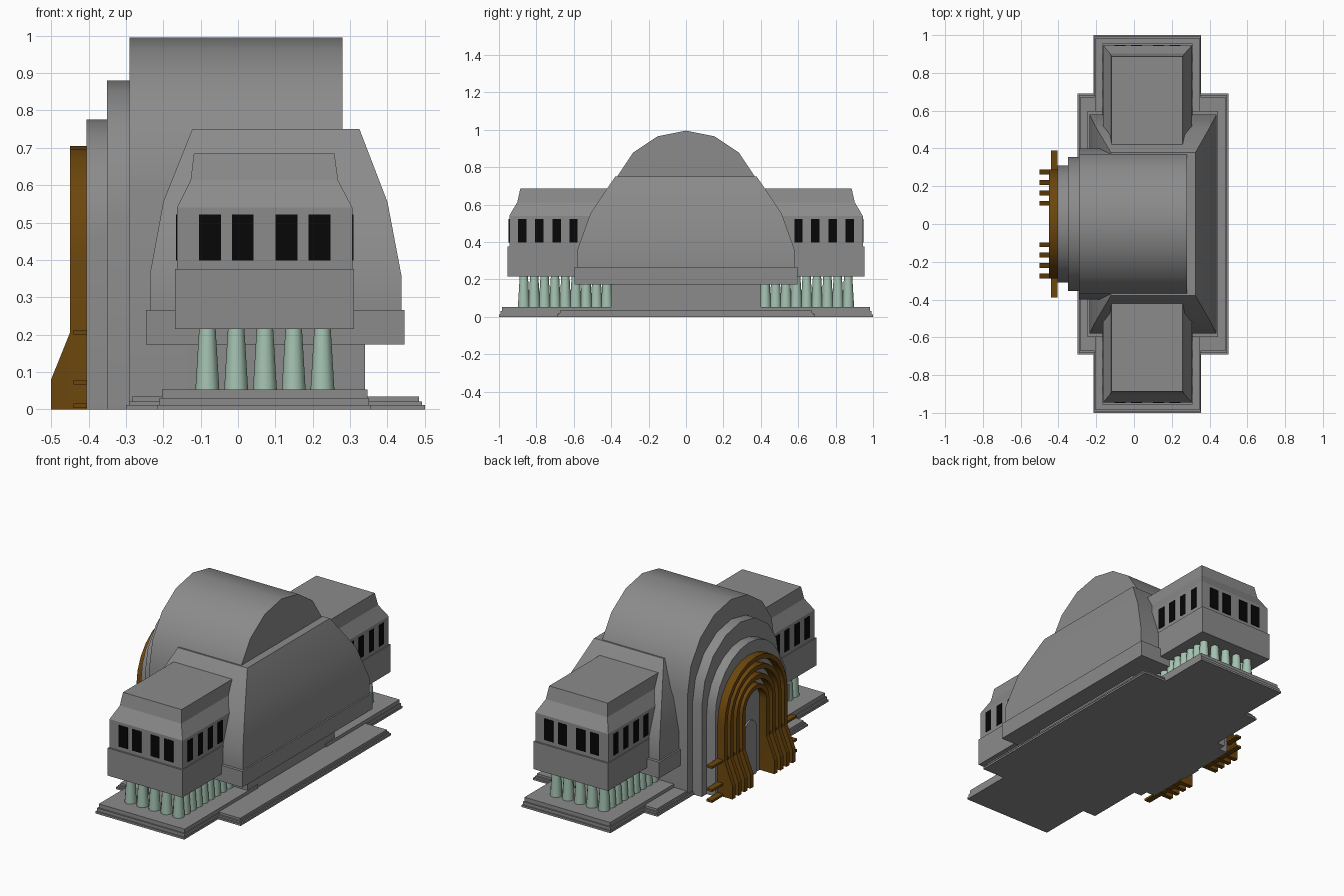
import bpy, bmesh, math
from mathutils import Vector, Matrix

if "Cube" in bpy.data.objects:
    bpy.data.objects.remove(bpy.data.objects["Cube"])


def material(name, rgb):
    m = bpy.data.materials.new(name)
    m.diffuse_color = (*rgb, 1)
    m.use_nodes = True
    m.node_tree.nodes["Principled BSDF"].inputs["Base Color"].default_value = m.diffuse_color
    return m


STONE = material("dark_stone", (0.26, 0.26, 0.26))
BROWN = material("bronze", (0.15, 0.062, 0.004))
GREEN = material("pale_green", (0.37, 0.54, 0.44))
BLACK = material("dark_glass", (0.002, 0.002, 0.002))


def finish(name, bm, mat=STONE, mirror=False, smooth=False):
    bmesh.ops.recalc_face_normals(bm, faces=bm.faces[:])
    me = bpy.data.meshes.new(name)
    bm.to_mesh(me)
    bm.free()
    ob = bpy.data.objects.new(name, me)
    bpy.context.collection.objects.link(ob)
    me.materials.append(mat)
    if mirror:
        mod = ob.modifiers.new("mirror_y", 'MIRROR')
        mod.use_axis = (False, True, False)
        mod.use_mirror_merge = False
    if smooth:
        bpy.ops.object.select_all(action='DESELECT')
        ob.select_set(True)
        bpy.context.view_layer.objects.active = ob
        bpy.ops.object.shade_smooth_by_angle(angle=math.radians(30))
    return ob


def add_stack(bm, levels):
    """Loft of rectangles given as (x0, x1, y0, y1, z)."""
    rings = [[bm.verts.new(p) for p in ((a, c, z), (b, c, z), (b, d, z), (a, d, z))]
             for a, b, c, d, z in levels]
    for lo, hi in zip(rings, rings[1:]):
        for i in range(4):
            j = (i + 1) % 4
            bm.faces.new((lo[i], lo[j], hi[j], hi[i]))
    bm.faces.new(rings[0])
    bm.faces.new(rings[-1])


def add_box(bm, x0, x1, y0, y1, z0, z1):
    add_stack(bm, [(x0, x1, y0, y1, z0), (x0, x1, y0, y1, z1)])


def add_prism(bm, pts, vec):
    f = bm.faces.new([bm.verts.new(p) for p in pts])
    new = bmesh.ops.extrude_face_region(bm, geom=[f], use_keep_orig=True)["geom"]
    bmesh.ops.translate(bm, vec=Vector(vec), verts=[v for v in new if isinstance(v, bmesh.types.BMVert)])


def arch_line(x, r, cz, n=8):
    arc = [(x, r * math.cos(math.pi * i / n), cz + r * math.sin(math.pi * i / n)) for i in range(n + 1)]
    return [(x, r, 0)] + arc + [(x, -r, 0)]


# stepped base: central slab and wing slabs
bm = bmesh.new()
for x0, x1, y, z0, z1 in ((-.30, .50, .69, 0, .011), (-.292, .492, .683, .011, .021), (-.284, .485, .673, .021, .034)):
    add_box(bm, x0, x1, -y, y, z0, z1)
finish("central_steps", bm)
bm = bmesh.new()
for x0, x1, y, z0, z1 in ((-.215, .355, 1, 0, .012), (-.21, .351, .993, .012, .03), (-.203, .347, .985, .03, .053)):
    add_box(bm, x0, x1, .31, y, z0, z1)
finish("wing_steps", bm, mirror=True)

# core wall under the hall
bm = bmesh.new()
add_box(bm, -.135, .34, -.40, .40, .03, .175)
finish("core_wall", bm)

# main hall with leaning sides
bm = bmesh.new()
add_stack(bm, [(a, b, -y, y, z) for a, b, y, z in (
    (-.246, .446, .597, .173), (-.246, .446, .597, .266), (-.236, .437, .58, .266),
    (-.236, .437, .58, .36), (-.2, .40, .51, .555), (-.122, .325, .378, .75))])
finish("main_hall", bm, smooth=True)

# wings
bm = bmesh.new()
add_stack(bm, [(a, b, .39, y, z) for a, b, y, z in (
    (-.168, .311, .955, .215), (-.168, .311, .955, .375), (-.163, .306, .945, .375),
    (-.163, .306, .945, .54), (-.127, .268, .902, .612), (-.118, .258, .886, .685))])
finish("wing", bm, mirror=True)

# wing windows
bm = bmesh.new()
for x in (-.075, .0125, .13, .218):
    add_box(bm, x - .029, x + .029, .93, .948, .398, .522)
for y in (.601, .691, .784, .876):
    for x in (-.157, .30):
        add_box(bm, x - .009, x + .009, y - .022, y + .022, .398, .522)
finish("windows", bm, BLACK, mirror=True)

# tapered columns around three sides of each wing
bm = bmesh.new()
spots = [(-.082 + .077 * i, .867) for i in range(5)]
spots += [(x, .867 - .0555 * i) for i in range(1, 9) for x in (-.082, .226)]
for x, y in spots:
    bmesh.ops.create_cone(bm, cap_ends=True, segments=12, radius1=.032, radius2=.022, depth=.165,
                          matrix=Matrix.Translation((x, y, .1345)))
finish("columns", bm, GREEN, mirror=True, smooth=True)

# central vault and stepped portal arches
for name, r, cz, x0, x1, n in (("vault", .40, .595, -.29, .28, 8), ("outer_portal", .355, .525, -.35, -.28, 8),
                               ("inner_portal", .31, .466, -.405, -.34, 12), ("door", .055, .27, -.415, -.40, 8)):
    bm = bmesh.new()
    add_prism(bm, arch_line(x0, r, cz, n), (x1 - x0, 0, 0))
    finish(name, bm, smooth=True)

# nested bronze arches with flared feet
bm = bmesh.new()
for r in (.275, .22, .165, .11):
    outer, inner = arch_line(-.45, r + .013, .417, 12), arch_line(-.45, r - .013, .417, 12)
    add_prism(bm, outer + inner[::-1], (.046, 0, 0))
finish("bronze_arches", bm, BROWN, smooth=True)
bm = bmesh.new()
for r in (.275, .22, .165, .11):
    y = r - .013
    add_prism(bm, [(-.449, y, 0), (-.50, y, 0), (-.50, y, .08), (-.449, y, .207)], (0, .026, 0))
finish("arch_feet", bm, BROWN, mirror=True)

# horizontal bronze bars
bm = bmesh.new()
for z in (.003, .066, .2):
    add_box(bm, -.44, -.404, .10, .39, z, z + .013)
finish("cross_bars", bm, BROWN, mirror=True)
